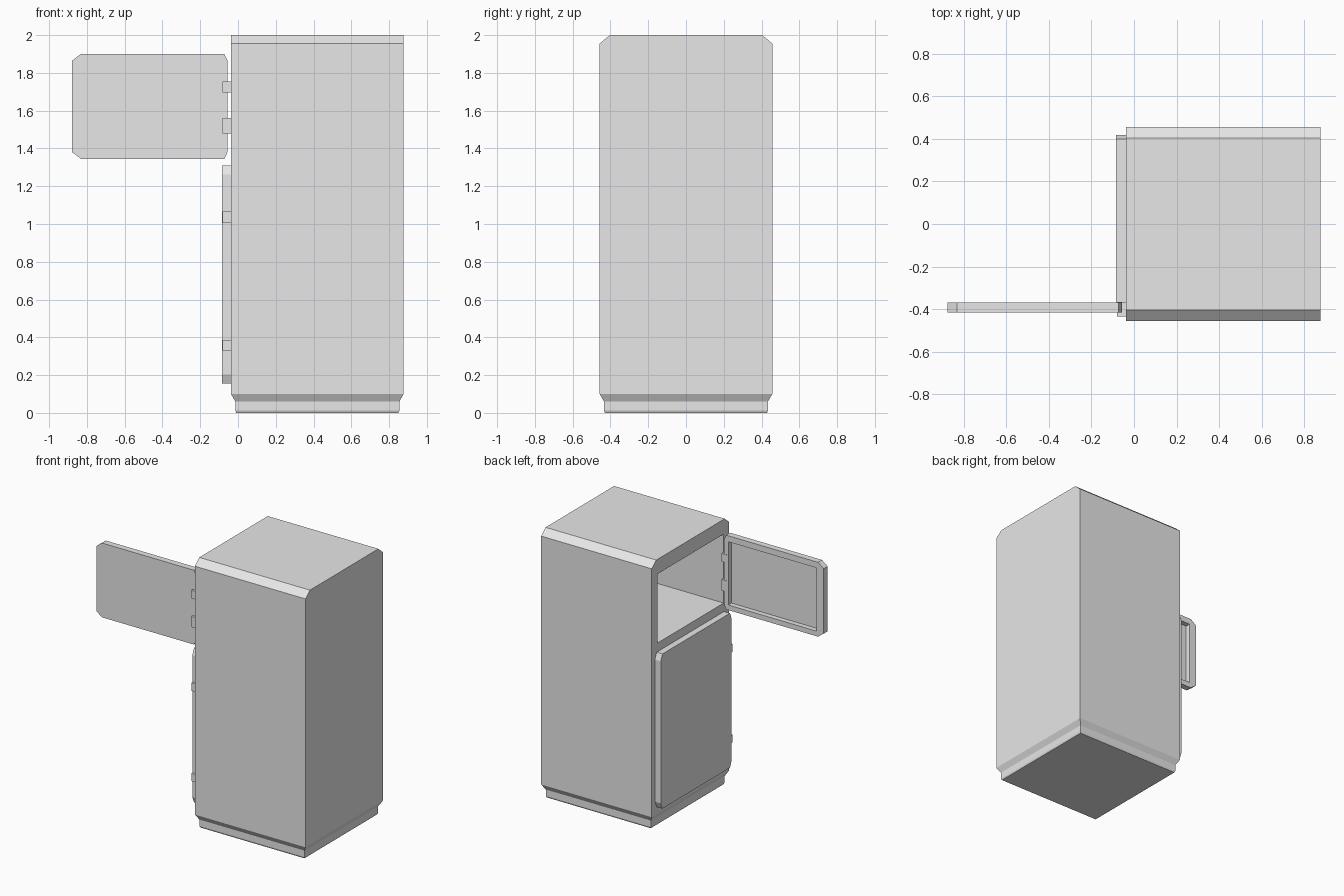
import bpy
import bmesh

cube = bpy.data.objects.get("Cube")
if cube:
    bpy.data.objects.remove(cube, do_unlink=True)

# Single plain grey for every part
grey = bpy.data.materials.new("plain grey")
grey.use_nodes = True
colour = (0.8, 0.8, 0.8, 1)
grey.diffuse_color = colour
grey.node_tree.nodes["Principled BSDF"].inputs["Base Color"].default_value = colour


def loft(name, rings, edit=None):
    """Join equal-length rings of points with quads and cap both ends."""
    bm = bmesh.new()
    loops = [[bm.verts.new(p) for p in ring] for ring in rings]
    for a, b in zip(loops, loops[1:]):
        for i in range(len(a)):
            j = (i + 1) % len(a)
            bm.faces.new((a[i], a[j], b[j], b[i]))
    bm.faces.new(loops[0][::-1])
    bm.faces.new(loops[-1])
    bmesh.ops.remove_doubles(bm, verts=bm.verts[:], dist=1e-5)
    bmesh.ops.recalc_face_normals(bm, faces=bm.faces[:])
    if edit:
        edit(bm)
    mesh = bpy.data.meshes.new(name)
    bm.to_mesh(mesh)
    bm.free()
    mesh.materials.append(grey)
    obj = bpy.data.objects.new(name, mesh)
    bpy.context.collection.objects.link(obj)
    return obj


def rect(a0, a1, b0, b1):
    return [(a0, b0), (a1, b0), (a1, b1), (a0, b1)]


def cut_rect(a0, a1, b0, b1, ca0, ca1, cb):
    """Rectangle with cut corners: ca0/ca1 along a at each end, cb along b."""
    return [(a0 + ca0, b0), (a1 - ca1, b0), (a1, b0 + cb), (a1, b1 - cb),
            (a1 - ca1, b1), (a0 + ca0, b1), (a0, b1 - cb), (a0, b0 + cb)]


def box(name, x0, x1, y0, y1, z0, z1):
    return loft(name, [[(x, y, z) for x, y in rect(x0, x1, y0, y1)] for z in (z0, z1)])


# Cabinet: stepped plinth, straight sides, top sloped on two edges
X0, X1, Y0, Y1 = -0.037, 0.877, -0.457, 0.457
levels = [(0, .028, .028), (.012, .023, .023), (.06, .023, .023), (.1, 0, 0),
          (1.31, 0, 0), (1.955, 0, 0), (2, 0, .053)]


def hollow(bm):
    # Open upper compartment, sunk into the doorway side
    face = next(f for f in bm.faces if f.normal.x < -0.9
                and 1.4 < f.calc_center_median().z < 1.9)
    bmesh.ops.inset_region(bm, faces=[face], thickness=0.065, use_even_offset=True)
    new = bmesh.ops.extrude_discrete_faces(bm, faces=[face])["faces"][0]
    bmesh.ops.translate(bm, verts=new.verts[:], vec=(0.845, 0, 0))


loft("cabinet", [[(x, y, z) for x, y in rect(X0 + dx, X1 - dx, Y0 + dy, Y1 - dy)]
                 for z, dx, dy in levels], hollow)

# Closed lower door
outline = cut_rect(-0.417, 0.419, 0.155, 1.31, 0.02, 0.02, 0.047)
loft("lower_door", [[(x, y, z) for y, z in outline] for x in (X0, -0.085)])

# Open upper door with a rectangular recess on its inner side
outline = cut_rect(-0.878, -0.056, 1.345, 1.90, 0.046, 0.016, 0.035)
recess = cut_rect(-0.82, -0.09, 1.383, 1.855, 0, 0, 0)
loft("upper_door", [[(x, y, z) for x, z in loop] for loop, y in
                    ((outline, -0.417), (outline, -0.37), (recess, -0.37), (recess, -0.408))])

# Hinges
for name, z0, z1 in (("upper_door_hinge_top", 1.695, 1.755),
                     ("upper_door_hinge_bottom", 1.48, 1.56),
                     ("lower_door_hinge_top", 1.005, 1.065),
                     ("lower_door_hinge_bottom", 0.33, 0.387)):
    box(name, -0.081, X0, -0.435, -0.367, z0, z1)
